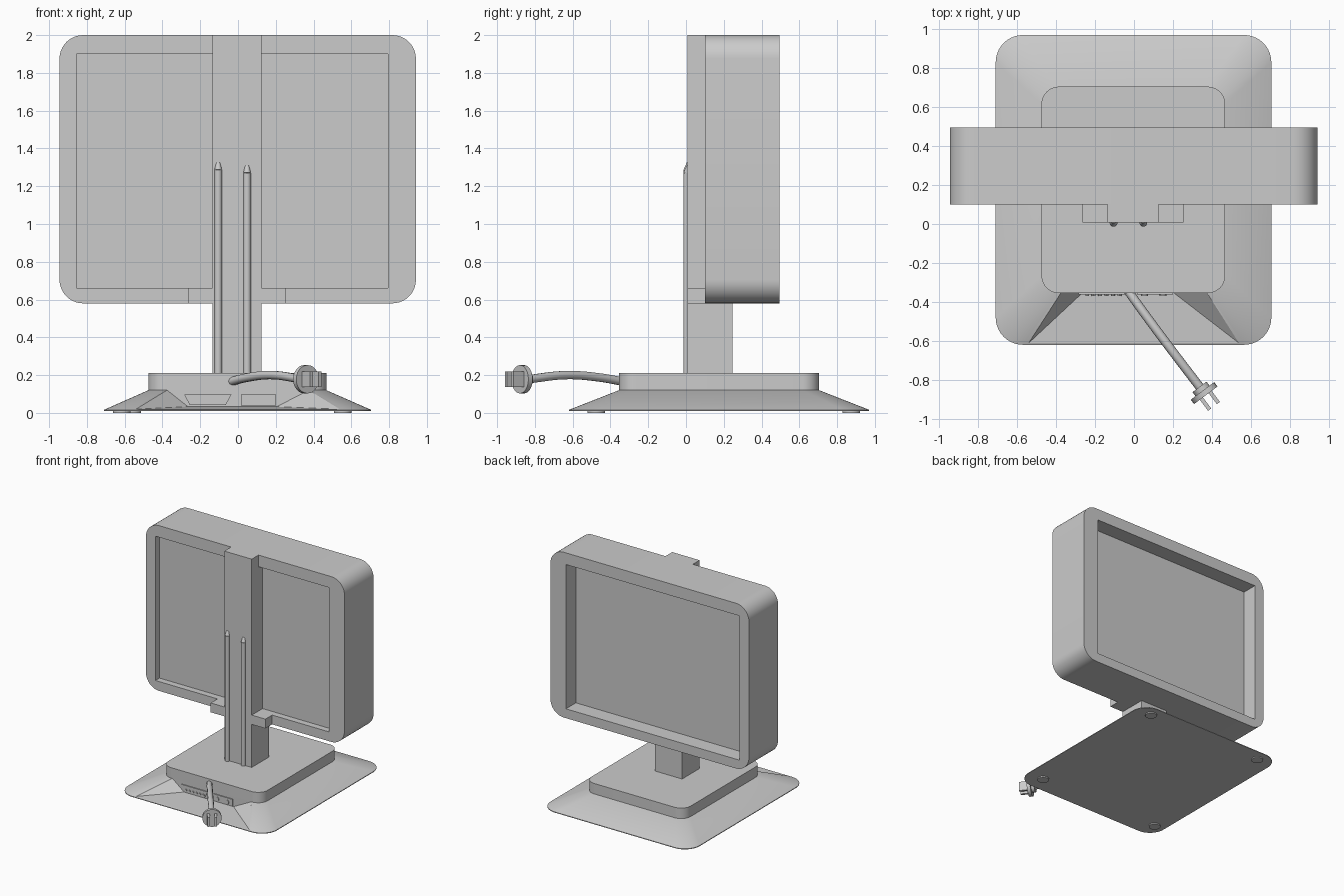
import bpy, bmesh, math
from mathutils import Vector, Matrix

cube = bpy.data.objects.get("Cube")
if cube:
    bpy.data.objects.remove(cube, do_unlink=True)

GREY = (0.6, 0.6, 0.6, 1)
grey = bpy.data.materials.new("plain_grey")
grey.use_nodes = True
grey.diffuse_color = GREY
grey.node_tree.nodes["Principled BSDF"].inputs["Base Color"].default_value = GREY


def finish(name, bm, smooth=True):
    bmesh.ops.recalc_face_normals(bm, faces=bm.faces)
    mesh = bpy.data.meshes.new(name)
    bm.to_mesh(mesh)
    bm.free()
    mesh.materials.append(grey)
    ob = bpy.data.objects.new(name, mesh)
    bpy.context.collection.objects.link(ob)
    if smooth:
        smooth_edges(ob)
    return ob


def smooth_edges(ob):
    bpy.ops.object.select_all(action='DESELECT')
    ob.select_set(True)
    bpy.context.view_layer.objects.active = ob
    bpy.ops.object.shade_smooth_by_angle(angle=math.radians(30))


def box(name, x, y, z):
    bm = bmesh.new()
    bmesh.ops.create_cube(bm, size=1)
    for v in bm.verts:
        v.co = [r[0] if c < 0 else r[1] for c, r in zip(v.co, (x, y, z))]
    return finish(name, bm, False)


def rounded(a, b, r, steps=10):
    """Outline of a rounded rectangle spanning the ranges a and b."""
    corners = [(a[1] - r, b[1] - r), (a[0] + r, b[1] - r),
               (a[0] + r, b[0] + r), (a[1] - r, b[0] + r)]
    return [(cx + r * math.cos(t), cy + r * math.sin(t))
            for k, (cx, cy) in enumerate(corners)
            for t in [math.pi / 2 * (k + i / steps) for i in range(steps + 1)]]


def loft(name, rings):
    """Skin a stack of matching outlines and cap both ends."""
    bm = bmesh.new()
    rows = [[bm.verts.new(p) for p in ring] for ring in rings]
    for lo, hi in zip(rows, rows[1:]):
        for i in range(len(lo)):
            j = (i + 1) % len(lo)
            bm.faces.new((lo[i], lo[j], hi[j], hi[i]))
    bm.faces.new(rows[0])
    bm.faces.new(rows[-1])
    return finish(name, bm)


def cylinder(name, centre, direction, radius, length, top=None, sides=24):
    bm = bmesh.new()
    turn = Vector(direction).to_track_quat('Z', 'Y').to_matrix().to_4x4()
    bmesh.ops.create_cone(bm, cap_ends=True, segments=sides, radius1=radius,
                          radius2=radius if top is None else top, depth=length,
                          matrix=Matrix.Translation(centre) @ turn)
    return finish(name, bm)


def cut(target, cutter):
    cutter.hide_render = True
    cutter.hide_viewport = True
    cutter.display_type = 'WIRE'
    mod = target.modifiers.new("cut", 'BOOLEAN')
    mod.operation = 'DIFFERENCE'
    mod.solver = 'EXACT'
    mod.object = cutter
    bpy.context.view_layer.objects.active = target
    bpy.ops.object.modifier_apply(modifier="cut")
    bpy.data.objects.remove(cutter, do_unlink=True)
    smooth_edges(target)


# Screen housing, recessed on both faces
outline = rounded((-0.945, 0.942), (0.58, 2), 0.125)
housing = loft("screen_housing", [[(x, y, z) for x, z in outline] for y in (0.1, 0.495)])
for y in ((0, 0.155), (0.36, 0.6)):
    cut(housing, box("recess_cutter", (-0.855, 0.795), y, (0.66, 1.9)))

# Column, its spine up the housing and the cross bracket
box("column", (-0.135, 0.125), (0.008, 0.245), (0.2, 0.58))
box("spine", (-0.135, 0.125), (0.008, 0.16), (0.58, 2))
for name, x in (("left_bracket", (0.125, 0.255)), ("right_bracket", (-0.265, -0.135))):
    box(name, x, (0.008, 0.1), (0.58, 0.66))

# Cable channels up the column, bending in at the top
for name, x, top in (("right_rod", -0.105, 1.285), ("left_rod", 0.048, 1.27)):
    cylinder(name, (x, 0.006, (0.2 + top) / 2), (0, 0, 1), 0.02, top - 0.2)
    cylinder(name + "_tip", (x, 0.011, top + 0.018), (0, 0.25, 1), 0.02, 0.04, 0.012)

# Base slab over a flared skirt
slab = rounded((-0.475, 0.468), (-0.355, 0.705), 0.09)
foot = rounded((-0.71, 0.705), (-0.62, 0.97), 0.14)
loft("base_slab", [[(x, y, z) for x, y in slab] for z in (0.12, 0.21)])
skirt = loft("base_skirt", [[(x, y, 0.01) for x, y in foot],
                            [(x, y, 0.016) for x, y in foot],
                            [(x, y, 0.12) for x, y in slab]])

# Flared socket bay cut into the front of the skirt
bm = bmesh.new()
for s, shift in ((-1, -0.03), (1, -0.03)):
    inner = Vector((s * 0.235 + shift, -0.354, 0.033))
    upper = Vector((s * 0.375, -0.354, 0.12))
    outer = Vector((s * 0.55, -0.62, 0.019))
    for p in (inner, inner.lerp(upper, 1.4), inner.lerp(outer, 1.4)):
        bm.verts.new(p)
bmesh.ops.convex_hull(bm, input=bm.verts)
cut(skirt, finish("bay_cutter", bm, False))

# Sockets on the bay wall
trapezoid = [(-0.285, 0.097), (-0.035, 0.097), (-0.065, 0.042), (-0.255, 0.042)]
loft("pin_socket", [[(x, y, z) for x, z in trapezoid] for y in (-0.362, -0.35)])
for i in range(6):
    cylinder("socket_pin", (-0.24 + i * 0.033, -0.364, 0.06), (0, 1, 0), 0.01, 0.01, sides=12)
box("round_socket_plate", (0.015, 0.2), (-0.362, -0.35), (0.038, 0.097))
for x in (0.055, 0.15):
    cylinder("round_socket", (x, -0.364, 0.062), (0, 1, 0), 0.018, 0.01)

# Feet
for x, y in ((0.555, -0.475), (0.555, 0.875), (-0.56, 0.875), (-0.615, -0.475)):
    cylinder("foot", (x, y, 0.007), (0, 0, 1), 0.047, 0.014)

# Power cable
curve = bpy.data.curves.new("power_cable", 'CURVE')
curve.dimensions = '3D'
curve.bevel_depth = 0.023
curve.bevel_resolution = 3
curve.use_fill_caps = True
path = [(-0.04, -0.33, 0.165), (0.05, -0.455, 0.187), (0.18, -0.63, 0.2), (0.34, -0.84, 0.178)]
spline = curve.splines.new('BEZIER')
spline.bezier_points.add(len(path) - 1)
for bp, p in zip(spline.bezier_points, path):
    bp.co = p
    bp.handle_left_type = bp.handle_right_type = 'AUTO'
curve.materials.append(grey)
cable = bpy.data.objects.new("power_cable", curve)
bpy.context.collection.objects.link(cable)

# Plug: body, flange and prongs along the cable direction
along = Vector((0.6, -0.8, 0))
side = Vector((0.8, 0.6, 0))
plug = Vector((0.36, -0.868, 0.178))
cylinder("plug_body", plug - along * 0.015, along, 0.045, 0.05)
cylinder("plug_flange", plug, along, 0.075, 0.028)
for s in (-1, 1):
    prong = box("plug_prong", (-0.01, 0.01), (0, 0.085), (-0.04, 0.04))
    prong.matrix_world = (Matrix.Translation(plug + side * s * 0.028)
                          @ along.to_track_quat('Y', 'Z').to_matrix().to_4x4())
